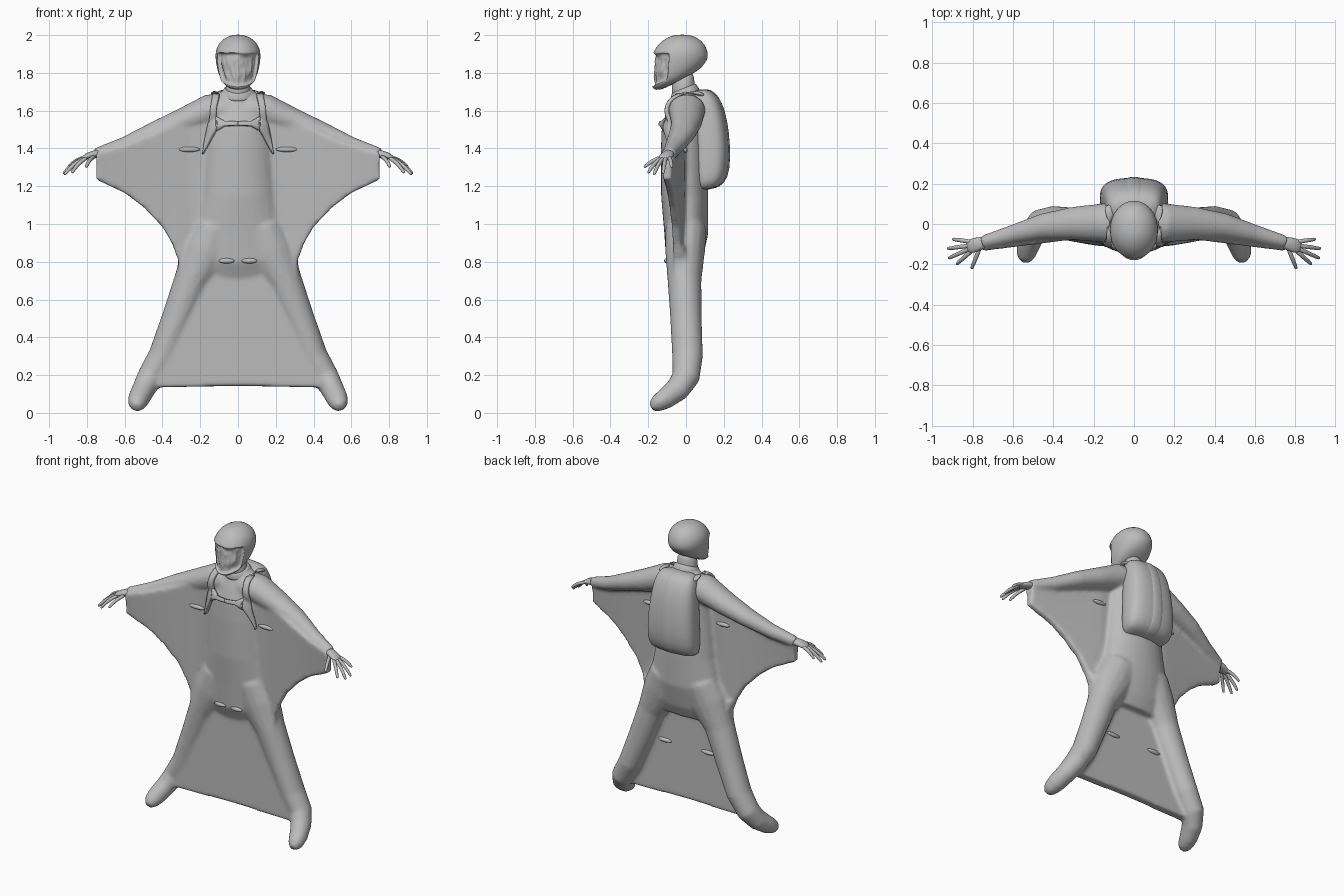
import bpy, bmesh, math, random
from mathutils import Vector, Matrix
from mathutils.bvhtree import BVHTree

random.seed(4)
cube = bpy.data.objects.get("Cube")
if cube:
    bpy.data.objects.remove(cube)

grey = bpy.data.materials.new("plain_grey")
grey.use_nodes = True
grey.diffuse_color = (0.5, 0.5, 0.5, 1)
grey.node_tree.nodes["Principled BSDF"].inputs["Base Color"].default_value = (0.5, 0.5, 0.5, 1)


def finish(name, bm, subdiv=0):
    """Turn a bmesh into a smooth grey object."""
    bmesh.ops.recalc_face_normals(bm, faces=bm.faces[:])
    me = bpy.data.meshes.new(name)
    bm.to_mesh(me)
    bm.free()
    me.materials.append(grey)
    me.shade_smooth()
    ob = bpy.data.objects.new(name, me)
    bpy.context.collection.objects.link(ob)
    if subdiv:
        mod = ob.modifiers.new("subdivision", 'SUBSURF')
        mod.levels = mod.render_levels = subdiv
    return ob


def loft(bm, rings):
    """Skin closed rings of points; returns the rows of side faces."""
    loops = [[bm.verts.new(p) for p in r] for r in rings]
    n, rows = len(loops[0]), []
    for a, b in zip(loops, loops[1:]):
        rows.append([bm.faces.new((a[i], a[(i + 1) % n], b[(i + 1) % n], b[i])) for i in range(n)])
    bm.faces.new(loops[0][::-1])
    bm.faces.new(loops[-1])
    return rows


def oval(z, front, back, rx, tilt=0, e=1.0, n=32):
    """Level ring, optionally tilted in y and squared off."""
    mid, ry, pts = (front + back) / 2, (back - front) / 2, []
    for i in range(n):
        c, s = math.cos(math.tau * i / n), math.sin(math.tau * i / n)
        dy = ry * math.copysign(abs(s) ** e, s)
        pts.append((rx * math.copysign(abs(c) ** e, c), mid + dy, z + tilt * dy))
    return pts


def tube(bm, path, side=1, n=16):
    """Limb along (x, y, z, radius in xz, radius in y) stations."""
    centres = [Vector((side * p[0], p[1], p[2])) for p in path]
    rings = []
    for i, (c, p) in enumerate(zip(centres, path)):
        d = (centres[min(i + 1, len(path) - 1)] - centres[max(i - 1, 0)]).normalized()
        a = d.cross(Vector((0, 1, 0))).normalized()
        b = a.cross(d)
        rings.append([c + a * p[3] * math.cos(math.tau * k / n) + b * p[4] * math.sin(math.tau * k / n)
                      for k in range(n)])
    loft(bm, rings)


def interp(table, t):
    for (a, va), (b, vb) in zip(table, table[1:]):
        if t <= b:
            return va + (vb - va) * max(0, t - a) / (b - a)
    return table[-1][1]


def membrane(bm, rows):
    """Fabric wing: each row is a list of (x, y, z, half thickness)."""
    loft(bm, [[(x, y - h, z) for x, y, z, h in r] + [(x, y + h, z) for x, y, z, h in reversed(r)]
              for r in rows])


# Suit: torso, arms, legs and fabric wings fused together
bm = bmesh.new()
loft(bm, [oval(*r) for r in (
    (.72, -.07, .05, .22), (.8, -.105, .085, .26), (.95, -.115, .118, .25), (1.15, -.132, .118, .21),
    (1.4, -.133, .11, .19), (1.52, -.128, .11, .18), (1.6, -.1, .11, .16), (1.66, -.075, .1, .13),
    (1.71, -.06, .07, .08))])
arm = [(.06, .005, 1.6, .09, .1), (.15, .005, 1.6, .088, .098), (.3, .003, 1.54, .07, .083),
       (.45, -.012, 1.482, .056, .065), (.6, -.05, 1.417, .045, .047), (.75, -.09, 1.369, .035, .033)]
leg = [(.12, .0, .98, .12, .11), (.17, -.005, .85, .13, .105), (.245, -.008, .7, .095, .09),
       (.32, .0, .5, .085, .084), (.4, .008, .3, .076, .082), (.465, .0, .19, .07, .074),
       (.5, -.045, .125, .062, .066), (.525, -.11, .075, .058, .056), (.535, -.155, .048, .048, .045),
       (.537, -.185, .03, .025, .024)]
wing_top = [(0, 1.6), (.3, 1.54), (.6, 1.42), (.75, 1.375)]
wing_low = [(0, .8), (.315, .8), (.35, .9), (.4, .985), (.5, 1.09), (.6, 1.165), (.75, 1.235)]
leg_edge = [(.13, .47), (.3, .42), (.5, .36), (.7, .32), (.8, .315), (.92, .33)]
for s in (1, -1):
    tube(bm, arm, s)
    tube(bm, leg, s)
    rows = []
    for i in range(31):
        x = .75 * i / 30
        hi, lo = interp(wing_top, x), interp(wing_low, x)
        y = -.035 - .065 * max(0, x - .25) / .5
        rows.append([(s * x, y, lo + (hi - lo) * j / 12, .022 + .013 * j / 12) for j in range(13)])
    membrane(bm, rows)
rows = []
for i in range(21):
    z = .135 + .75 * i / 20
    w = interp(leg_edge, z)
    rows.append([(w * k / 10, -.035, z + .008 * (1 - abs(k) / 10), .03) for k in range(-10, 11)])
membrane(bm, rows)
suit = finish("suit", bm)
mod = suit.modifiers.new("fuse", 'REMESH')
mod.mode, mod.voxel_size, mod.use_smooth_shade = 'VOXEL', .01, True
mod = suit.modifiers.new("soften", 'SMOOTH')
mod.factor, mod.iterations = .5, 10

bpy.context.view_layer.update()
surface = BVHTree.FromObject(suit, bpy.context.evaluated_depsgraph_get())


def skin(x, z, side=-1):
    """Suit surface y, seen from the front (-1) or the back (1)."""
    hit = surface.ray_cast(Vector((x, side * 2, z)), Vector((0, -side, 0)))[0]
    return hit.y if hit else 0


# Air inlets: pairs of small puffed pockets
for label, x, z, side, w in (("chest", .26, 1.395, -1, .06), ("knee", .06, .805, -1, .042),
                             ("back", .27, 1.39, 1, .05), ("calf", .16, .5, 1, .05)):
    for s, hand in ((1, "left"), (-1, "right")):
        bm = bmesh.new()
        place = Matrix.Translation((s * x, skin(s * x, z, side), z)) @ Matrix.Diagonal((w, .014, .014, 1))
        bmesh.ops.create_uvsphere(bm, u_segments=16, v_segments=10, radius=1, matrix=place)
        finish(f"{hand}_{label}_inlet", bm)


# Harness: bands laid on the chest, given as pairs of edge points
def band(name, pairs, steps=5):
    bm = bmesh.new()
    rows = []
    for (a, b), (c, d) in zip(pairs, pairs[1:]):
        for k in range(steps + 1):
            e = Vector(a).lerp(Vector(c), k / steps)
            f = Vector(b).lerp(Vector(d), k / steps)
            pts = [e.lerp(f, t / 3) for t in range(4)]
            rows.append([bm.verts.new((p.x, skin(p.x, p.y) - .011, p.y)) for p in pts])
    for r, q in zip(rows, rows[1:]):
        for i in range(3):
            bm.faces.new((r[i], r[i + 1], q[i + 1], q[i]))
    bmesh.ops.remove_doubles(bm, verts=bm.verts[:], dist=.0005)
    ob = finish(name, bm)
    mod = ob.modifiers.new("thickness", 'SOLIDIFY')
    mod.thickness, mod.offset = .022, 0


strap = [((.098, 1.68), (.132, 1.685)), ((.112, 1.62), (.145, 1.62)), ((.115, 1.575), (.152, 1.55)),
         ((.1, 1.52), (.166, 1.48)), ((.135, 1.465), (.178, 1.43)), ((.183, 1.372), (.19, 1.37))]
chest = [((0, 1.54), (0, 1.521)), ((.07, 1.543), (.07, 1.519)), ((.115, 1.57), (.112, 1.495))]
for s, hand in ((1, "left"), (-1, "right")):
    for label, pairs in (("shoulder_strap", strap), ("chest_band", chest)):
        band(f"{hand}_{label}", [tuple((s * x, z) for x, z in p) for p in pairs])
    bm = bmesh.new()
    tube(bm, [(.115, -.075, 1.66, .02, .012), (.118, -.03, 1.69, .024, .012), (.12, .04, 1.7, .026, .012),
              (.12, .1, 1.68, .026, .012)], s)
    finish(f"{hand}_shoulder_loop", bm, 1)

# Backpack with a raised spine flap
pack = [(1.18, .06, .15, .12), (1.2, .04, .2, .165), (1.27, .03, .229, .172), (1.4, .03, .23, .167),
        (1.53, .02, .216, .155), (1.63, .02, .188, .145), (1.69, .01, .15, .128), (1.712, .03, .1, .1)]
for name, k, extra in (("backpack", 1, 0), ("backpack_flap", .42, .005)):
    bm = bmesh.new()
    loft(bm, [oval(z, f, b + extra, rx * k, .15, .72) for z, f, b, rx in pack])
    finish(name, bm, 1)

# Neck and collar
bm = bmesh.new()
loft(bm, [oval(1.64, -.07, .06, .07), oval(1.72, -.075, .045, .066, .4), oval(1.8, -.08, .04, .06, .4)])
finish("neck", bm, 1)
bm = bmesh.new()
loft(bm, [oval(1.66, -.085, .085, .105, .3), oval(1.69, -.08, .07, .088, .35),
          oval(1.715, -.078, .055, .076, .4), oval(1.722, -.07, .045, .065, .4)])
finish("collar", bm, 1)

# Helmet with a recessed, rough face opening
bm = bmesh.new()
rows = loft(bm, [oval(*r) for r in (
    (1.753, -.145, .07, .07, .55), (1.785, -.18, .097, .1, .45), (1.83, -.181, .111, .113, .25),
    (1.87, -.179, .117, .119, .1), (1.91, -.172, .116, .121), (1.955, -.147, .1, .105),
    (1.988, -.1, .058, .068), (2.003, -.055, .015, .025))])
bmesh.ops.recalc_face_normals(bm, faces=bm.faces[:])
opening = [f for r in rows[1:4] for f in r if f.calc_center_median().y < -.085]
bmesh.ops.inset_region(bm, faces=opening, thickness=.005, depth=.003)
bmesh.ops.inset_region(bm, faces=opening, thickness=.003, depth=-.022)
inner = {e for f in opening for e in f.edges if all(g in opening for g in e.link_faces)}
bmesh.ops.subdivide_edges(bm, edges=list(inner), cuts=1, use_grid_fill=True)
for v in {v for e in inner if e.is_valid for v in e.verts}:
    v.co += v.normal * random.uniform(-.008, .014)
finish("helmet", bm, 1)

# Bare hands with spread fingers
digits = {"little_finger": ((.81, -.088, 1.352), (.9, -.075, 1.3)),
          "ring_finger": ((.82, -.108, 1.348), (.925, -.122, 1.265)),
          "middle_finger": ((.82, -.125, 1.345), (.92, -.17, 1.26)),
          "index_finger": ((.81, -.137, 1.345), (.88, -.2, 1.27)),
          "thumb": ((.765, -.12, 1.355), (.805, -.222, 1.3))}
for s, hand in ((1, "left"), (-1, "right")):
    bm = bmesh.new()
    tube(bm, [(.72, -.088, 1.374, .024, .03), (.76, -.095, 1.37, .022, .032), (.8, -.108, 1.358, .018, .038),
              (.83, -.117, 1.342, .01, .03)], s)
    finish(f"{hand}_palm", bm, 1)
    for label, (root, tip) in digits.items():
        a, b = Vector(root), Vector(tip)
        bm = bmesh.new()
        tube(bm, [(*(a.lerp(b, t) + Vector((0, 0, .012 * math.sin(math.pi * t)))), r, r)
                  for t, r in ((-.2, .012), (.3, .0115), (.7, .0105), (.95, .009), (1, .005))], s, 10)
        finish(f"{hand}_{label}", bm, 1)
